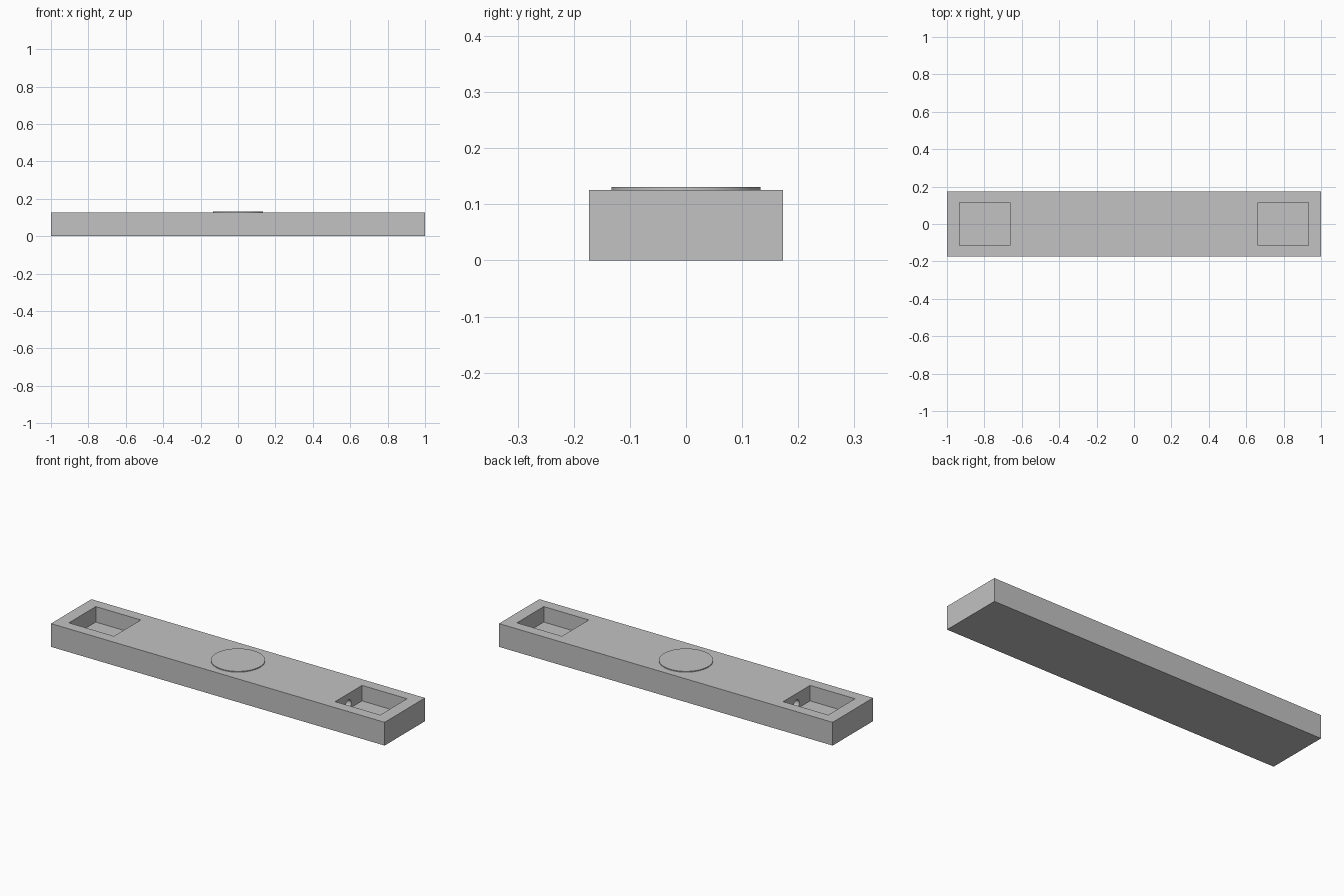
import bpy
import math

cube = bpy.data.objects.get("Cube")
if cube:
    bpy.data.objects.remove(cube, do_unlink=True)

LENGTH, WIDTH, TOP = 2.0, 0.346, 0.126
POCKET_X, POCKET_L, POCKET_W, FLOOR = 0.798, 0.27, 0.23, 0.042

grey = bpy.data.materials.new("light grey")
grey.use_nodes = True
grey.diffuse_color = (0.54, 0.54, 0.54, 1)
grey.node_tree.nodes["Principled BSDF"].inputs["Base Color"].default_value = grey.diffuse_color


def finish(name):
    obj = bpy.context.object
    obj.name = name
    obj.data.materials.append(grey)
    return obj


def box(name, size, centre):
    bpy.ops.mesh.primitive_cube_add(size=1, location=centre)
    obj = finish(name)
    obj.scale = size
    bpy.ops.object.transform_apply(location=False, rotation=False, scale=True)
    return obj


def cylinder(name, radius, depth, centre, sides, rotation=(0, 0, 0)):
    bpy.ops.mesh.primitive_cylinder_add(vertices=sides, radius=radius, depth=depth,
                                        location=centre, rotation=rotation)
    return finish(name)


def cut(target, cutter):
    mod = target.modifiers.new(cutter.name, "BOOLEAN")
    mod.operation = "DIFFERENCE"
    mod.solver = "EXACT"
    mod.object = cutter
    bpy.context.view_layer.objects.active = target
    bpy.ops.object.modifier_apply(modifier=mod.name)
    bpy.data.objects.remove(cutter, do_unlink=True)


# Long bar
bar = box("bar", (LENGTH, WIDTH, TOP), (0, 0, TOP / 2))

# Open pocket near each end
for side in (-1, 1):
    pocket = box("pocket_cutter", (POCKET_L, POCKET_W, 0.2),
                 (side * POCKET_X, 0, FLOOR + 0.1))
    cut(bar, pocket)

# Round channel joining the two pockets
channel = cylinder("channel_cutter", 0.023, 2 * POCKET_X, (0, 0, 0.068), 32,
                   (0, math.pi / 2, 0))
cut(bar, channel)

# Thin raised disc in the middle
disc = cylinder("centre_disc", 0.133, 0.0045, (0, 0, TOP + 0.00225), 64)

for obj in (bar, disc):
    bpy.ops.object.select_all(action="DESELECT")
    obj.select_set(True)
    bpy.context.view_layer.objects.active = obj
    bpy.ops.object.shade_smooth_by_angle(angle=math.radians(30))
